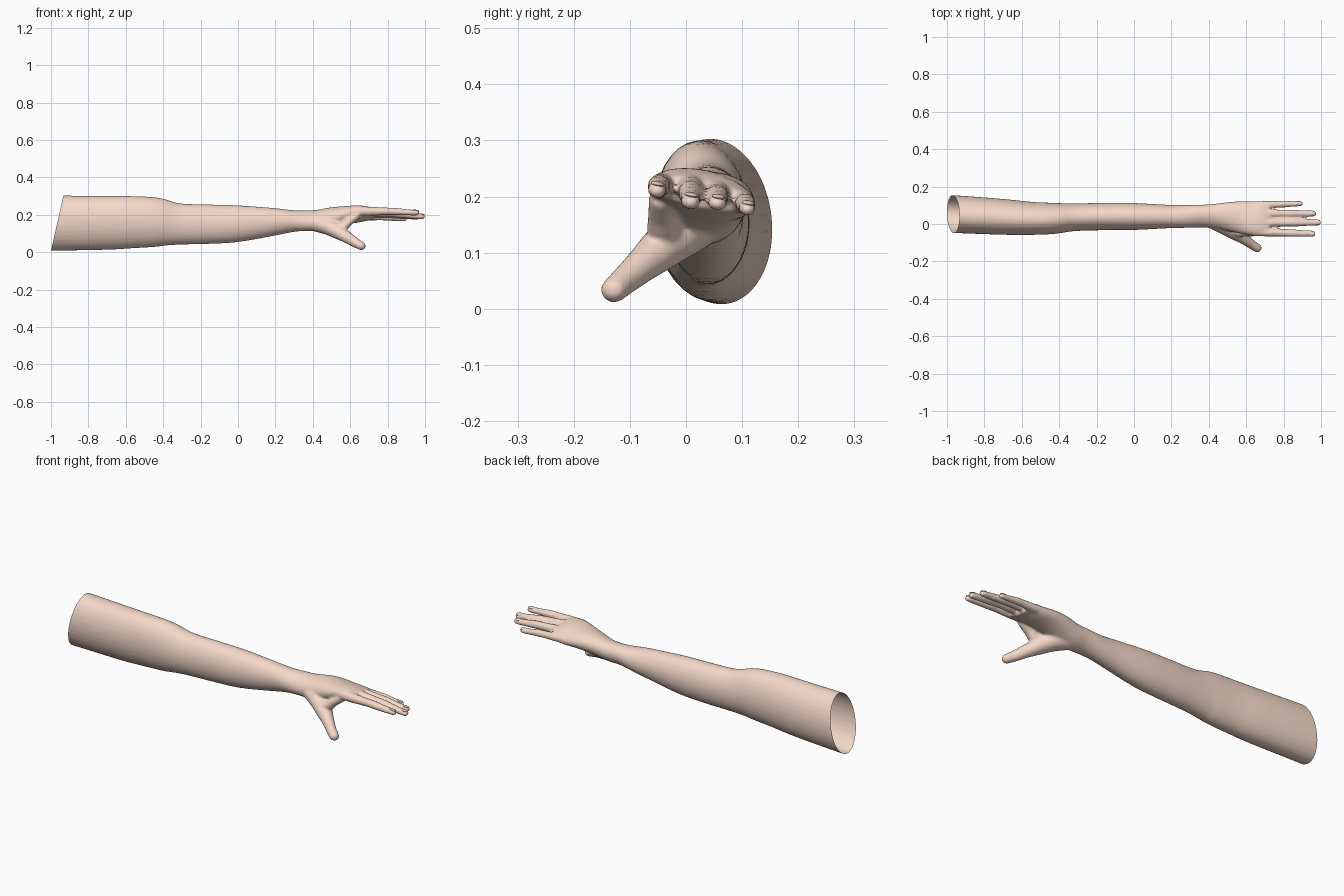
import bpy, bmesh, math
from mathutils import Vector, Matrix

if "Cube" in bpy.data.objects:
    bpy.data.objects.remove(bpy.data.objects["Cube"])

SIDES = 32
skin = bpy.data.materials.new("skin")
skin.diffuse_color = (0.9, 0.69, 0.58, 1)
skin.use_nodes = True
skin.node_tree.nodes["Principled BSDF"].inputs["Base Color"].default_value = skin.diffuse_color


def spline(stations, steps=5):
    """Catmull-Rom through stations (x, y, z, half width, half height, roll)."""
    p = [Vector(s) for s in stations]
    p = [2 * p[0] - p[1]] + p + [2 * p[-1] - p[-2]]
    out = []
    for i in range(1, len(p) - 2):
        a, b, c, d = p[i - 1:i + 3]
        for k in range(steps):
            t = k / steps
            out.append(0.5 * (2 * b + (c - a) * t + (2 * a - 5 * b + 4 * c - d) * t * t
                              + (3 * b - a - 3 * c + d) * t ** 3))
    return out + [p[-2]]


def loft(bm, stations, tip=0.0):
    """Add a closed elliptical tube, with a rounded tip of the given length."""
    pts = spline(stations)
    n = len(pts)
    if tip:
        end, axis = pts[-1], (pts[-1] - pts[-2])
        axis = Vector(axis[:3]).normalized()
        for k in range(1, 6):
            a = k / 5.3 * math.pi / 2
            c = Vector(end[:3]) + axis * tip * math.sin(a)
            pts.append(Vector((*c, end[3] * math.cos(a), end[4] * math.cos(a), end[5])))
    rings = []
    for i, s in enumerate(pts):
        lo, hi = pts[max(i - 1, 0)], pts[min(i + 1, len(pts) - 1)]
        t = (Vector(hi[:3]) - Vector(lo[:3])).normalized()
        side = Vector((0, 0, 1)).cross(t).normalized()
        up = t.cross(side)
        rot = Matrix.Rotation(math.radians(s[5]), 3, t)
        side, up = rot @ side, rot @ up
        ring = []
        for k in range(SIDES):
            a = 2 * math.pi * k / SIDES
            ring.append(bm.verts.new(Vector(s[:3]) + side * s[3] * math.cos(a)
                                     + up * s[4] * math.sin(a)))
        rings.append(ring)
    for r, q in zip(rings, rings[1:]):
        for k in range(SIDES):
            j = (k + 1) % SIDES
            bm.faces.new((r[k], r[j], q[j], q[k]))
    bm.faces.new(rings[0][::-1])
    bm.faces.new(rings[-1])


bm = bmesh.new()

# upper arm, forearm, wrist and palm
loft(bm, [(-1.10, .057, .156, .101, .151, 6), (-.95, .052, .156, .100, .148, 6),
          (-.70, .038, .157, .095, .144, 5), (-.55, .030, .161, .088, .139, 4),
          (-.43, .030, .160, .083, .131, 2), (-.32, .036, .151, .074, .111, 0),
          (-.15, .040, .150, .073, .105, 0), (0, .040, .153, .072, .098, 0),
          (.20, .040, .163, .062, .073, 5), (.33, .042, .168, .063, .053, 30),
          (.42, .042, .171, .067, .052, 26), (.52, .039, .190, .080, .052, 6),
          (.62, .032, .203, .092, .044, -12), (.68, .029, .207, .095, .036, -12),
          (.722, .028, .204, .093, .026, -12)])

# thumb with its fleshy base, and the web towards the first finger
loft(bm, [(.40, .030, .160, .045, .045, 0), (.48, -.005, .138, .050, .045, 0),
          (.54, -.045, .106, .041, .038, 0), (.59, -.080, .076, .030, .031, 0),
          (.63, -.110, .050, .025, .026, 0), (.659, -.128, .034, .024, .023, 0)], tip=.024)
loft(bm, [(.50, -.015, .135, .030, .030, 0), (.56, -.040, .137, .028, .025, 0),
          (.595, -.042, .165, .026, .022, 0), (.64, -.040, .200, .026, .022, 0)])

# four fingers: base y, base z, tip y, tip z, tip x, thickness
fingers = [(-.042, .219, -.052, .211, .972, 1.0), (.007, .220, .008, .191, 1.0, 1.05),
           (.056, .208, .056, .188, .975, 1.0), (.101, .191, .109, .178, .904, .9)]
for y0, z0, y1, z1, x1, s in fingers:
    st = []
    for f, w, h, lift in ((0, .023, .024, 0), (.25, .022, .023, .002), (.5, .020, .020, .004),
                          (.62, .0205, .020, .004), (.8, .018, .017, .002), (1, .0165, .014, 0)):
        st.append((.64 + (x1 - .018 - .64) * f, y0 + (y1 - y0) * f,
                   z0 + (z1 - z0) * f + lift, w * s, h * s, -10))
    loft(bm, st, tip=.018)

bmesh.ops.recalc_face_normals(bm, faces=bm.faces)
me = bpy.data.meshes.new("arm")
bm.to_mesh(me)
bm.free()
arm = bpy.data.objects.new("arm", me)
bpy.context.collection.objects.link(arm)
bpy.context.view_layer.objects.active = arm
arm.select_set(True)

# fuse the parts into one skin
m = arm.modifiers.new("fuse", 'REMESH')
m.mode = 'VOXEL'
m.voxel_size = .006
m = arm.modifiers.new("soften", 'SMOOTH')
m.factor = .5
m.iterations = 6
for name in ("fuse", "soften"):
    bpy.ops.object.modifier_apply(modifier=name)

# slanted open cut at the shoulder end
bm = bmesh.new()
bm.from_mesh(arm.data)
bmesh.ops.bisect_plane(bm, geom=bm.verts[:] + bm.edges[:] + bm.faces[:],
                       plane_co=(-1, 0, .008), plane_no=(.296, 0, -.067), clear_inner=True)
bm.to_mesh(arm.data)
bm.free()
arm.data.materials.clear()
arm.data.materials.append(skin)
for p in arm.data.polygons:
    p.use_smooth = True
    p.material_index = 0

# fingernails
for i, (y0, z0, y1, z1, x1, s) in enumerate(fingers):
    bpy.ops.mesh.primitive_uv_sphere_add(segments=16, ring_count=8, radius=1,
                                         location=(x1 - .022, y1 + .002, z1 + .0115 * s))
    nail = bpy.context.object
    nail.name = f"fingernail_{i + 1}"
    nail.scale = (.019 * s, .012 * s, .0045)
    nail.rotation_euler = (math.radians(-10), math.radians(6), 0)
    nail.data.materials.append(skin)
    bpy.ops.object.shade_smooth()
